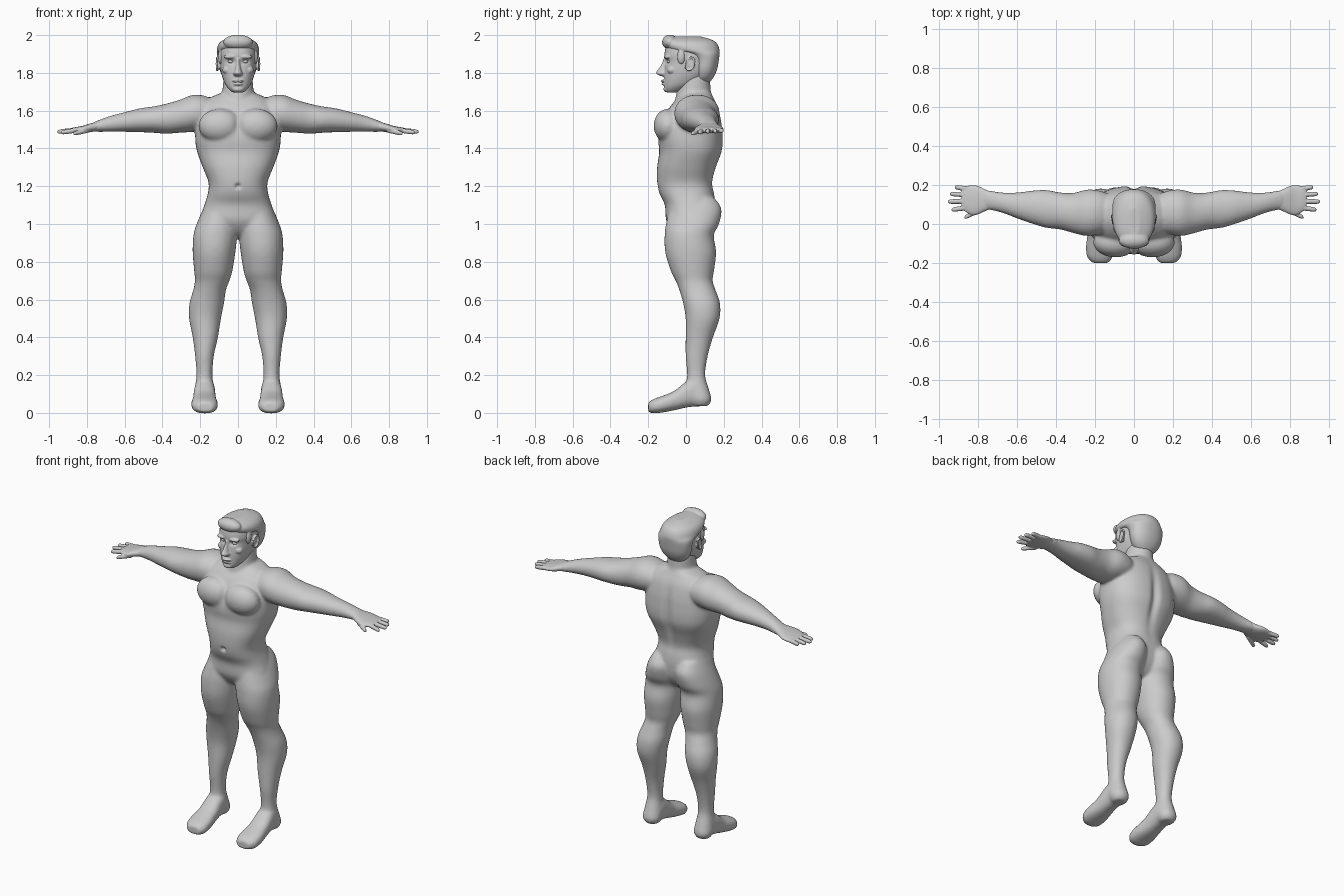
import bpy, bmesh, math
from mathutils import Vector, Matrix

ORDER = {'X': (1, 2, 0), 'Y': (0, 2, 1), 'Z': (0, 1, 2)}


def catmull(a, b, c, d, t):
    return [0.5 * (2*q + (r-p)*t + (2*p-5*q+4*r-s)*t*t + (3*q-p-3*r+s)*t**3)
            for p, q, r, s in zip(a, b, c, d)]


def loft(bm, secs, axis='Z', side=1, power=2.0, steps=4, n=40):
    """Closed skin through sections (t, lo1, hi1, lo2, hi2) along an axis."""
    pts = [secs[0]] + list(secs) + [secs[-1]]
    rows = [catmull(*pts[i:i+4], k/steps) for i in range(len(secs)-1) for k in range(steps)]
    rows.append(secs[-1])
    rings = []
    for t, a0, a1, b0, b1 in rows:
        ring = []
        for k in range(n):
            u = 2*math.pi*k/n
            c, s = math.cos(u), math.sin(u)
            p = ((a0+a1)/2 + (a1-a0)/2*math.copysign(abs(c)**(2/power), c),
                 (b0+b1)/2 + (b1-b0)/2*math.copysign(abs(s)**(2/power), s), t)
            co = [0, 0, 0]
            i, j, m = ORDER[axis]
            if axis == 'X':
                co = [p[2], p[0], p[1]]
            elif axis == 'Y':
                co = [p[0], p[2], p[1]]
            else:
                co = list(p)
            co[0] *= side
            ring.append(bm.verts.new(co))
        rings.append(ring)
    for r, q in zip(rings, rings[1:]):
        for k in range(n):
            bm.faces.new((r[k], r[(k+1) % n], q[(k+1) % n], q[k]))
    bm.faces.new(rings[0])
    bm.faces.new(rings[-1])


def sym(secs):
    return [(z, -w, w, f, b) for z, w, f, b in secs]


def ball(bm, c, r):
    m = Matrix.Translation(c) @ Matrix.Diagonal((*r, 1))
    bmesh.ops.create_uvsphere(bm, u_segments=24, v_segments=14, radius=1, matrix=m)


def fuse(name, bm, voxel, smooth, dents=()):
    """Merge the pieces into one smooth skin, then press in soft dents."""
    bmesh.ops.recalc_face_normals(bm, faces=bm.faces)
    me = bpy.data.meshes.new(name)
    bm.to_mesh(me)
    bm.free()
    ob = bpy.data.objects.new(name, me)
    bpy.context.collection.objects.link(ob)
    rm = ob.modifiers.new("Remesh", 'REMESH')
    rm.mode = 'VOXEL'
    rm.voxel_size = voxel
    sm = ob.modifiers.new("Smooth", 'SMOOTH')
    sm.factor, sm.iterations = 0.5, smooth
    dg = bpy.context.evaluated_depsgraph_get()
    new = bpy.data.meshes.new_from_object(ob.evaluated_get(dg))
    ob.modifiers.clear()
    ob.data = new
    for c, r, off in dents:
        for v in new.vertices:
            d = sum(((v.co[i]-c[i])/r[i])**2 for i in range(3))
            if d < 8:
                v.co += Vector(off)*math.exp(-d)
    for p in new.polygons:
        p.use_smooth = True
    return ob


# Torso and neck
body = bmesh.new()
loft(body, sym([(1.70, .07, -.01, .13), (1.67, .145, -.04, .145), (1.62, .20, -.085, .17),
                (1.55, .22, -.125, .187), (1.50, .226, -.145, .193), (1.44, .226, -.148, .196),
                (1.38, .216, -.142, .19), (1.30, .187, -.153, .16), (1.22, .156, -.153, .14),
                (1.16, .16, -.14, .15), (1.10, .178, -.112, .155), (1.02, .20, -.105, .145),
                (.96, .16, -.07, .11), (.93, .08, -.03, .07)]), power=2.4)
loft(body, sym([(1.56, .11, -.06, .15), (1.64, .095, -.06, .15), (1.70, .083, -.05, .132),
                (1.76, .078, -.04, .128), (1.82, .07, -.03, .12)]))
for s in (1, -1):
    # Chest muscle
    ball(body, (s*.095, -.095, 1.52), (.115, .077, .09))
    # Leg
    loft(body, [(1.14, .05, .15, -.04, .15), (1.08, .008, .185, -.085, .188),
                (1.0, .0, .219, -.106, .175), (.94, .004, .236, -.113, .147),
                (.85, .014, .24, -.11, .16), (.75, .03, .232, -.08, .148),
                (.70, .045, .228, -.055, .141), (.65, .064, .237, -.035, .157),
                (.58, .074, .257, -.015, .18), (.50, .09, .259, -.002, .178),
                (.40, .106, .24, -.002, .143), (.30, .128, .227, -.002, .115),
                (.20, .135, .22, .006, .102), (.13, .127, .229, .0, .12),
                (.07, .122, .234, .02, .136), (.035, .14, .215, .04, .115)], 'Z', s, 2.1)
    # Foot
    loft(body, [(.125, .145, .21, .05, .09), (.10, .128, .225, .04, .13),
                (.05, .122, .23, .034, .185), (0, .12, .235, .028, .165),
                (-.06, .115, .24, .014, .118), (-.12, .107, .248, .003, .092),
                (-.17, .11, .241, -.003, .074), (-.20, .13, .215, .006, .056)], 'Y', s, 2.4)
    # Arm
    loft(body, [(.10, -.02, .14, 1.52, 1.64), (.17, -.05, .17, 1.50, 1.677),
                (.24, -.062, .177, 1.488, 1.683), (.31, -.047, .16, 1.483, 1.657),
                (.38, -.028, .162, 1.478, 1.637), (.45, -.02, .175, 1.483, 1.622),
                (.52, 0, .172, 1.486, 1.612), (.60, .028, .162, 1.488, 1.592),
                (.68, .058, .162, 1.488, 1.571), (.75, .073, .174, 1.488, 1.545),
                (.78, .068, .175, 1.49, 1.532)], 'X', s, 2.1)
fuse("body", body, .008, 12, [
    ((0, -.155, 1.2), (.012, .04, .012), (0, .02, 0)),       # navel
    ((0, .19, 1.40), (.025, .06, .17), (0, -.018, 0)),       # spine groove
    ((0, -.16, 1.53), (.02, .05, .07), (0, .008, 0))])       # breastbone groove

# Hands: palm, four fingers and thumb as (root x, root y, tip x, tip y, tip z)
for s, label in ((1, "left_hand"), (-1, "right_hand")):
    hand = bmesh.new()
    loft(hand, [(.73, .08, .165, 1.495, 1.545), (.765, .066, .178, 1.489, 1.537),
                (.80, .05, .195, 1.484, 1.527), (.83, .046, .199, 1.482, 1.518),
                (.865, .062, .195, 1.482, 1.512), (.885, .078, .185, 1.486, 1.507)], 'X', s, 2.3)
    for x0, y0, x1, y1, z1 in ((.85, .18, .922, .19, 1.492), (.85, .15, .947, .155, 1.490),
                               (.85, .117, .957, .115, 1.488), (.85, .085, .938, .073, 1.484),
                               (.79, .072, .872, .033, 1.478)):
        secs = []
        for f, r in ((0, .013), (.35, .013), (.7, .0125), (.9, .011), (1, .005)):
            x, y, z = x0+(x1-x0)*f, y0+(y1-y0)*f, 1.497+(z1-1.497)*f
            secs.append((x, y-r, y+r, z-r, z+r))
        loft(hand, secs, 'X', s, n=16)
    fuse(label, hand, .004, 4)

# Head with face features and ears
head = bmesh.new()
loft(head, sym([(1.697, .03, -.10, -.05), (1.715, .05, -.114, .0), (1.74, .068, -.116, .05),
                (1.78, .084, -.117, .11), (1.82, .093, -.114, .14), (1.86, .097, -.11, .155),
                (1.90, .10, -.114, .16), (1.95, .088, -.10, .145), (1.98, .05, -.05, .10)]), power=2.3)
loft(head, sym([(1.875, .011, -.121, -.08), (1.845, .012, -.13, -.08), (1.815, .018, -.15, -.08),
                (1.80, .025, -.159, -.08), (1.79, .024, -.15, -.08), (1.782, .015, -.13, -.08)]))
ball(head, (0, -.115, 1.757), (.03, .018, .008))
ball(head, (0, -.113, 1.741), (.026, .017, .008))
ball(head, (0, -.098, 1.714), (.032, .022, .017))
for s in (1, -1):
    ball(head, (s*.04, -.098, 1.885), (.036, .02, .012))
    ball(head, (s*.055, -.075, 1.815), (.028, .025, .022))
    ball(head, (s*.10, .022, 1.848), (.011, .02, .03))
    for k in range(18):
        a = 2*math.pi*k/18
        ball(head, (s*(.110+.004*math.cos(a)), .022+.022*math.cos(a)+.006*math.sin(a),
                    1.848+.034*math.sin(a)), (.006, .006, .006))
fuse("head", head, .004, 3,
     [((s*.038, -.105, 1.86), (.02, .04, .012), (0, .012, 0)) for s in (1, -1)])

# Eyes
for s, label in ((1, "left_eye"), (-1, "right_eye")):
    eye = bmesh.new()
    ball(eye, (s*.038, -.085, 1.86), (.017, .017, .010))
    fuse(label, eye, .003, 1)

# Hair with raised fringe
hair = bmesh.new()
loft(hair, sym([(1.75, .05, .05, .125), (1.78, .08, .045, .148), (1.82, .099, .04, .165),
                (1.87, .107, .035, .174), (1.90, .111, .0, .178), (1.92, .112, -.085, .178),
                (1.945, .107, -.115, .17), (1.965, .092, -.115, .155), (1.98, .065, -.10, .125),
                (1.992, .03, -.06, .08)]), power=2.2)
ball(hair, (0, -.085, 1.963), (.078, .042, .039))
for s in (1, -1):
    ball(hair, (s*.09, -.025, 1.885), (.016, .022, .04))
fuse("hair", hair, .005, 4)
